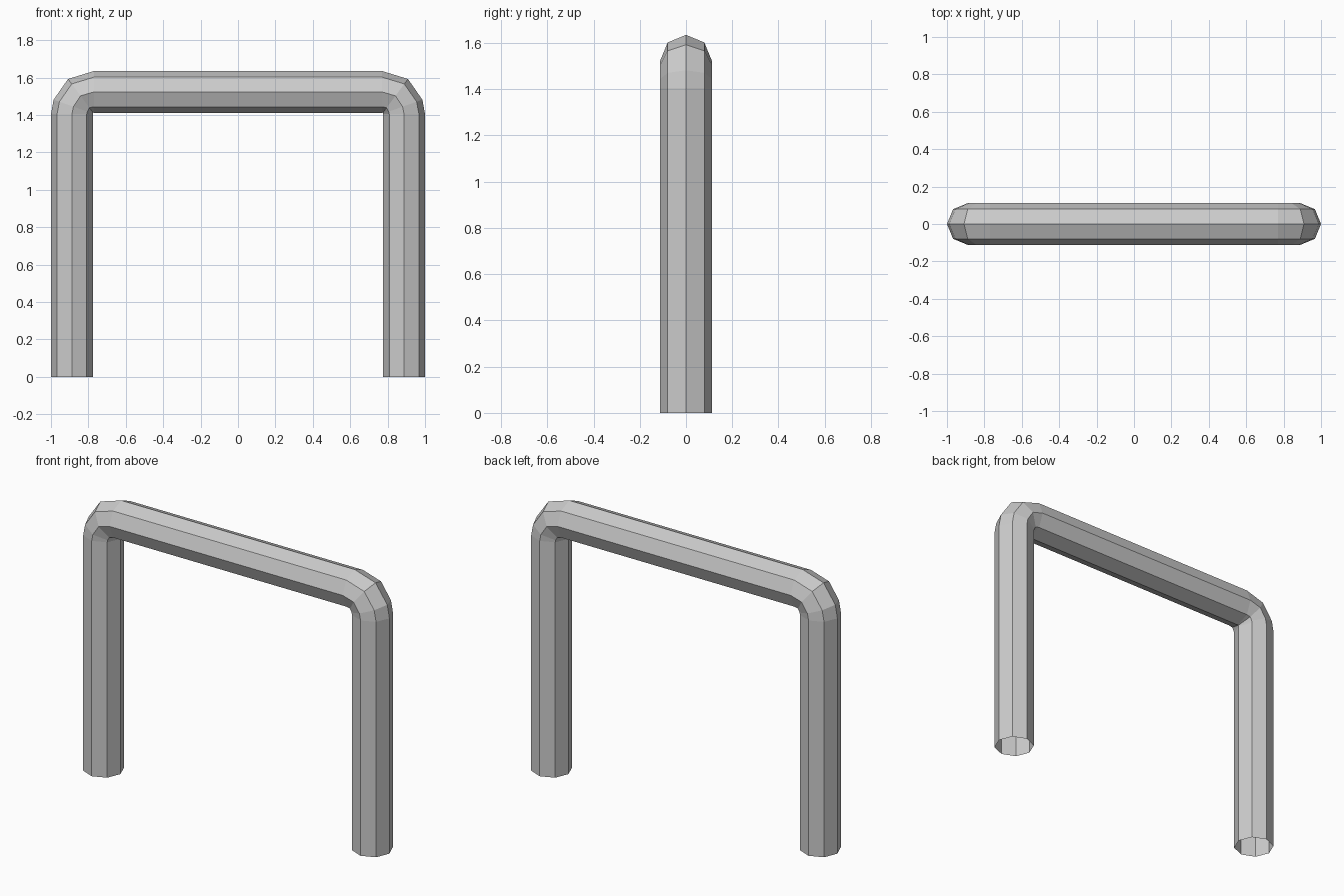
import bpy, bmesh
from math import sin, cos, pi, radians

if "Cube" in bpy.data.objects:
    bpy.data.objects.remove(bpy.data.objects["Cube"])

SIDES, TUBE_R = 8, 0.112
PIVOT_X, PIVOT_Z, BEND_R = 0.77, 1.405, 0.118
BEND = [(0, 0.118), (19.6, 0.117), (53.5, 0.121), (90, 0.118)]


def ring(bm, pivot, angle, radius, side):
    """Octagonal ring whose plane passes through the bend pivot."""
    a = radians(angle)
    verts = []
    for i in range(SIDES):
        t = 2 * pi * i / SIDES
        d = radius + TUBE_R * cos(t)
        verts.append(bm.verts.new((side * (pivot[0] + d * cos(a)),
                                   TUBE_R * sin(t),
                                   pivot[1] + d * sin(a))))
    return verts


bm = bmesh.new()

# Left leg, left bend, bar, right bend, right leg
rings = [ring(bm, (PIVOT_X, 0), 0, BEND_R, -1)]
rings += [ring(bm, (PIVOT_X, PIVOT_Z), a, r, -1) for a, r in BEND]
rings += [ring(bm, (PIVOT_X, PIVOT_Z), a, r, 1) for a, r in reversed(BEND)]
rings.append(ring(bm, (PIVOT_X, 0), 0, BEND_R, 1))

# Skin the tube, leaving the feet open
for lower, upper in zip(rings, rings[1:]):
    for i in range(SIDES):
        j = (i + 1) % SIDES
        bm.faces.new((lower[i], lower[j], upper[j], upper[i]))
bmesh.ops.recalc_face_normals(bm, faces=bm.faces)

mesh = bpy.data.meshes.new("tube_arch")
bm.to_mesh(mesh)
bm.free()
bpy.context.collection.objects.link(bpy.data.objects.new("tube_arch", mesh))
